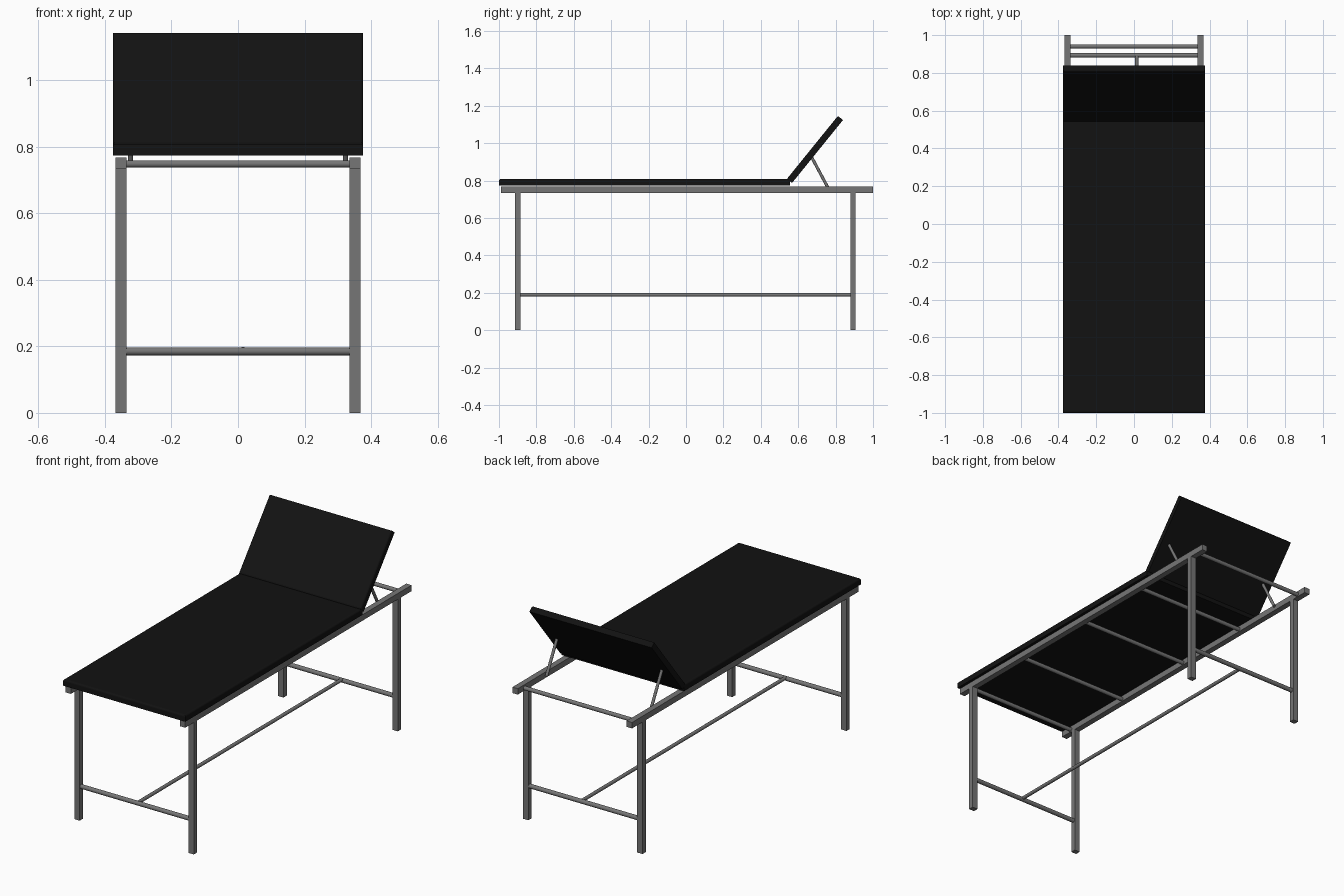
import bpy, bmesh, math
from mathutils import Vector, Matrix

if "Cube" in bpy.data.objects:
    bpy.data.objects.remove(bpy.data.objects["Cube"])

black = bpy.data.materials.new("black_vinyl")
black.diffuse_color = (0.006, 0.006, 0.006, 1)
black.use_nodes = True
black.node_tree.nodes["Principled BSDF"].inputs["Base Color"].default_value = black.diffuse_color
steel = bpy.data.materials.new("grey_steel")
steel.diffuse_color = (0.18, 0.18, 0.18, 1)
steel.use_nodes = True
steel.node_tree.nodes["Principled BSDF"].inputs["Base Color"].default_value = steel.diffuse_color


def finish(name, bm, mat):
    bmesh.ops.recalc_face_normals(bm, faces=bm.faces[:])
    me = bpy.data.meshes.new(name)
    bm.to_mesh(me)
    bm.free()
    me.materials.append(mat)
    ob = bpy.data.objects.new(name, me)
    bpy.context.collection.objects.link(ob)
    return ob


def box_mesh(lo, hi):
    lo, hi = Vector(lo), Vector(hi)
    bm = bmesh.new()
    bmesh.ops.create_cube(bm, size=1)
    bmesh.ops.scale(bm, vec=hi - lo, verts=bm.verts)
    bmesh.ops.translate(bm, vec=(lo + hi) / 2, verts=bm.verts)
    return bm


def box(name, lo, hi):
    return finish(name, box_mesh(lo, hi), steel)


def rod(name, a, b, r):
    a, b = Vector(a), Vector(b)
    bm = bmesh.new()
    bmesh.ops.create_cone(bm, cap_ends=True, segments=16, radius1=r, radius2=r,
                          depth=(b - a).length)
    rot = (b - a).to_track_quat('Z', 'Y').to_matrix().to_4x4()
    bmesh.ops.transform(bm, matrix=Matrix.Translation((a + b) / 2) @ rot, verts=bm.verts)
    for f in bm.faces:
        f.smooth = len(f.verts) == 4
    for e in bm.edges:
        e.smooth = all(f.smooth for f in e.link_faces)
    return finish(name, bm, steel)


def cushion(name, lo, hi):
    bm = box_mesh(lo, hi)
    top = [e for e in bm.edges if all(v.co.z > hi[2] - 1e-4 for v in e.verts)]
    bmesh.ops.bevel(bm, geom=top, offset=0.009, segments=3, profile=0.5, affect='EDGES')
    return finish(name, bm, black)


# Flat mattress and hinged backrest
cushion("mattress", (-0.376, -1.0, 0.773), (0.376, 0.555, 0.808))
back = cushion("backrest", (-0.376, 0, 0), (0.376, 0.433, 0.035))
back.location = (0, 0.567, 0.787)
back.rotation_euler = (math.radians(51), 0, 0)

# Side rails, legs and backrest struts, mirrored left and right
for s, side in ((-1, "left"), (1, "right")):
    x0, x1 = sorted((s * 0.335, s * 0.368))
    box(f"{side}_rail", (x0, -0.99, 0.734), (x1, 1.0, 0.767))
    for y, end in ((-0.899, "front"), (0.893, "back")):
        box(f"{end}_{side}_leg", (x0, y - 0.0145, 0), (x1, y + 0.0145, 0.74))
    rod(f"{side}_strut", (s * 0.323, 0.765, 0.75), (s * 0.323, 0.668, 0.932), 0.008)

# Cross bars between the rails
for i, y in enumerate((-0.92, -0.5, 0.0, 0.46, 0.94)):
    rod(f"upper_cross_bar_{i + 1}", (-0.34, y, 0.748), (0.34, y, 0.748), 0.011)

# Lower H-shaped brace
for y, end in ((-0.899, "front"), (0.893, "back")):
    rod(f"{end}_lower_bar", (-0.34, y, 0.185), (0.34, y, 0.185), 0.012)
rod("long_brace", (0.015, -0.899, 0.189), (0.015, 0.893, 0.189), 0.0095)
